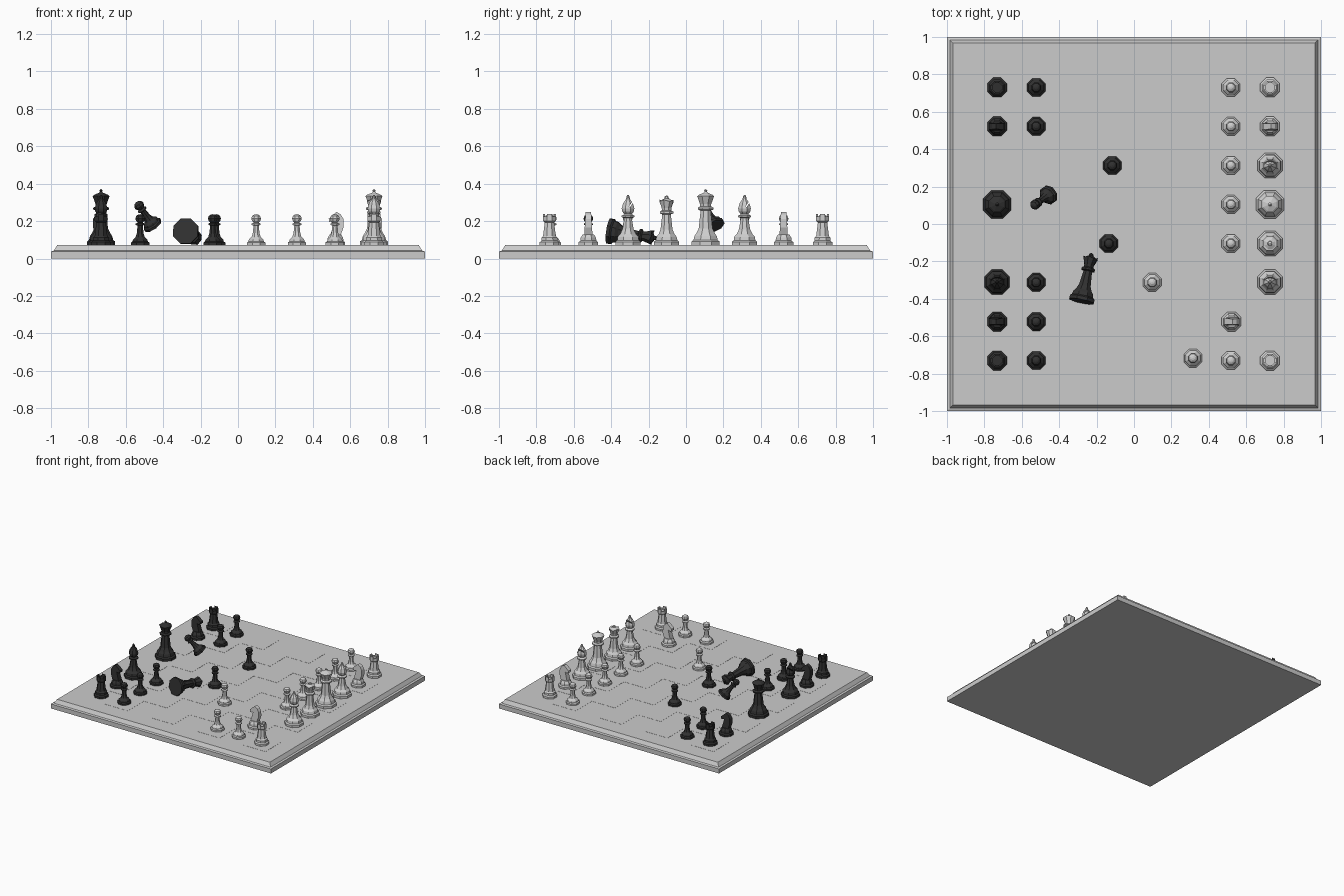
import bpy, bmesh, math
from mathutils import Vector, Matrix

if "Cube" in bpy.data.objects:
    bpy.data.objects.remove(bpy.data.objects["Cube"])

SIDES = 8
TOP = 0.071          # playing surface height
SQ = 0.2086          # square size


def material(name, v):
    m = bpy.data.materials.new(name)
    m.diffuse_color = (v, v, v, 1)
    m.use_nodes = True
    m.node_tree.nodes["Principled BSDF"].inputs["Base Color"].default_value = m.diffuse_color
    return m


BOARD = material("board grey", 0.60)
COLOURS = {"light": material("light grey", 0.62), "dark": material("charcoal", 0.03)}


def lathe(bm, profile, sides=SIDES):
    """Spin (radius, height) points into a faceted solid with flats on the axes."""
    k = 1 / math.cos(math.pi / sides)
    rings = []
    for r, z in profile:
        if r == 0:
            rings.append([bm.verts.new((0, 0, z))])
        else:
            rings.append([bm.verts.new((r * k * math.cos((i + .5) * math.tau / sides),
                                        r * k * math.sin((i + .5) * math.tau / sides), z))
                          for i in range(sides)])
    for a, b in zip(rings, rings[1:]):
        for i in range(sides):
            j = (i + 1) % sides
            quad = [a[i % len(a)], a[j % len(a)], b[j % len(b)], b[i % len(b)]]
            bm.faces.new(list(dict.fromkeys(quad)))
    return rings


def finish(bm, name):
    bmesh.ops.recalc_face_normals(bm, faces=bm.faces)
    me = bpy.data.meshes.new(name)
    bm.to_mesh(me)
    bm.free()
    return me


def add(me, name, loc=(0, 0, 0)):
    ob = bpy.data.objects.new(name, me)
    ob.location = loc
    bpy.context.collection.objects.link(ob)
    return ob


# Board: stacked square rings give the stepped, sloping edge
bm = bmesh.new()
lathe(bm, [(0, 0), (1, 0), (1, .037), (.985, .042), (.967, TOP), (0, TOP)], 4)
board = finish(bm, "board")
board.materials.append(BOARD)
add(board, "board")

# Alternate squares: thin plates
bm = bmesh.new()
for i in range(8):
    for j in range(8):
        if (i + j) % 2:
            m = Matrix.Translation(((i - 3.5) * SQ, (j - 3.5) * SQ, TOP)) @ \
                Matrix.Diagonal((SQ - .001, SQ - .001, .002, 1))
            bmesh.ops.create_cube(bm, size=1, matrix=m)
squares = finish(bm, "board_squares")
squares.materials.append(BOARD)
add(squares, "board_squares")


def pawn():
    bm = bmesh.new()
    lathe(bm, [(0, 0), (.049, 0), (.049, .014), (.041, .02), (.039, .03), (.024, .045),
               (.018, .065), (.014, .105), (.024, .109), (.024, .115), (.013, .121),
               (.022, .13), (.026, .143), (.021, .157), (.01, .164), (0, .166)])
    return finish(bm, "pawn")


def rook():
    bm = bmesh.new()
    lathe(bm, [(0, 0), (.052, 0), (.052, .016), (.043, .024), (.042, .04), (.034, .05),
               (.025, .122), (.034, .13), (.034, .154), (.025, .154), (.025, .142), (0, .142)])
    # battlements: raise every other face of the rim
    rim = [f for f in bm.faces if abs(f.calc_center_median().z - .154) < .001]
    rim = [f for f in rim
           if round(math.atan2(f.calc_center_median().y, f.calc_center_median().x) / (math.pi / 4)) % 2 == 0]
    for f in bmesh.ops.extrude_discrete_faces(bm, faces=rim)["faces"]:
        bmesh.ops.translate(bm, verts=f.verts, vec=(0, 0, .013))
    return finish(bm, "rook")


def knight():
    bm = bmesh.new()
    lathe(bm, [(0, 0), (.052, 0), (.052, .016), (.043, .024), (.041, .04), (.03, .058), (0, .058)])
    # horse head: side outline facing +x, thinner towards the top
    outline = [(-.028, .055), (-.043, .095), (-.043, .14), (-.028, .165), (-.006, .178),
               (.01, .165), (.036, .142), (.034, .124), (.018, .122), (.006, .128),
               (.014, .1), (.027, .055)]
    sides = [[bm.verts.new((x, s * (.022 - .06 * (z - .055)), z)) for x, z in outline] for s in (-1, 1)]
    bm.faces.new(sides[0])
    bm.faces.new(sides[1][::-1])
    n = len(outline)
    for i in range(n):
        j = (i + 1) % n
        bm.faces.new((sides[0][i], sides[1][i], sides[1][j], sides[0][j]))
    return finish(bm, "knight")


def bishop():
    bm = bmesh.new()
    lathe(bm, [(0, 0), (.067, 0), (.067, .018), (.058, .026), (.055, .045), (.042, .06),
               (.03, .085), (.02, .145), (.034, .15), (.034, .158), (.02, .166), (.031, .18),
               (.034, .197), (.026, .225), (.01, .248), (.009, .258), (.006, .266), (0, .27)])
    body = add(finish(bm, "bishop"), "bishop_blank")
    # diagonal slit in the mitre
    bm = bmesh.new()
    m = Matrix.Translation((0, .022, .226)) @ Matrix.Rotation(math.radians(55), 4, 'X') @ \
        Matrix.Diagonal((.1, .05, .007, 1))
    bmesh.ops.create_cube(bm, size=1, matrix=m)
    cutter = add(finish(bm, "slit_cutter"), "slit_cutter")
    cutter.hide_render = True
    mod = body.modifiers.new("slit", 'BOOLEAN')
    mod.operation, mod.object, mod.solver = 'DIFFERENCE', cutter, 'EXACT'
    dg = bpy.context.evaluated_depsgraph_get()
    me = bpy.data.meshes.new_from_object(body.evaluated_get(dg))
    for ob in (body, cutter):
        bpy.data.objects.remove(ob)
    return me


def queen():
    bm = bmesh.new()
    rings = lathe(bm, [(0, 0), (.067, 0), (.067, .018), (.058, .026), (.054, .045), (.042, .06),
                       (.032, .085), (.023, .165), (.036, .17), (.036, .179), (.025, .187),
                       (.026, .2), (.038, .244), (.029, .24), (.012, .25), (.011, .26), (0, .267)])
    for v in rings[12][::2]:      # notched crown
        v.co.z -= .011
    return finish(bm, "queen")


def king():
    bm = bmesh.new()
    lathe(bm, [(0, 0), (.075, 0), (.075, .02), (.065, .028), (.059, .05), (.048, .066),
               (.037, .09), (.027, .185), (.042, .191), (.042, .2), (.029, .208), (.03, .22),
               (.045, .262), (.036, .27), (.012, .28), (.006, .286), (.009, .292), (0, .302)])
    return finish(bm, "king")


# One mesh for each kind in each colour
MESHES = {}
for kind, build in dict(pawn=pawn, rook=rook, knight=knight, bishop=bishop,
                        queen=queen, king=king).items():
    base = build()
    for colour, mat in COLOURS.items():
        me = base.copy()
        me.name = f"{colour}_{kind}"
        me.materials.clear()
        me.materials.append(mat)
        MESHES[colour, kind] = me


def place(colour, kind, x, y):
    ob = add(MESHES[colour, kind], f"{colour}_{kind}", (x, y, TOP))
    if colour == "light" and kind == "knight":
        ob.rotation_euler.z = math.pi
    return ob


def tilted(colour, kind, base, head):
    """Piece lying along the line from its base centre to its head."""
    ob = add(MESHES[colour, kind], f"tipped_{colour}_{kind}", base)
    ob.rotation_euler = (Vector(head) - Vector(base)).to_track_quat('Z', 'Y').to_euler()


# Pieces on the back ranks
for colour, x in (("light", .727), ("dark", -.732)):
    for y in (-.73, .73):
        place(colour, "rook", x, y)
    place(colour, "knight", x, .522)
    place(colour, "bishop", x, -.31)
    place(colour, "king", x, .105)
place("light", "queen", .727, -.104)
place("light", "bishop", .727, .313)
place("light", "knight", .521, -.522)
place("dark", "knight", -.732, -.522)

# Pawns
for y in (.73, .522, .313, .105, -.104, -.73):
    place("light", "pawn", .518, y)
place("light", "pawn", .097, -.312)
place("light", "pawn", .315, -.717)
for y in (.73, .522, -.312, -.522, -.73):
    place("dark", "pawn", -.523, y)
place("dark", "pawn", -.117, .313)
place("dark", "pawn", -.135, -.104)

# Captured pieces, tipped over
tilted("dark", "queen", (-.281, -.413, .147), (-.227, -.158, .108))
tilted("dark", "pawn", (-.453, .158, .175), (-.523, .108, .275))
